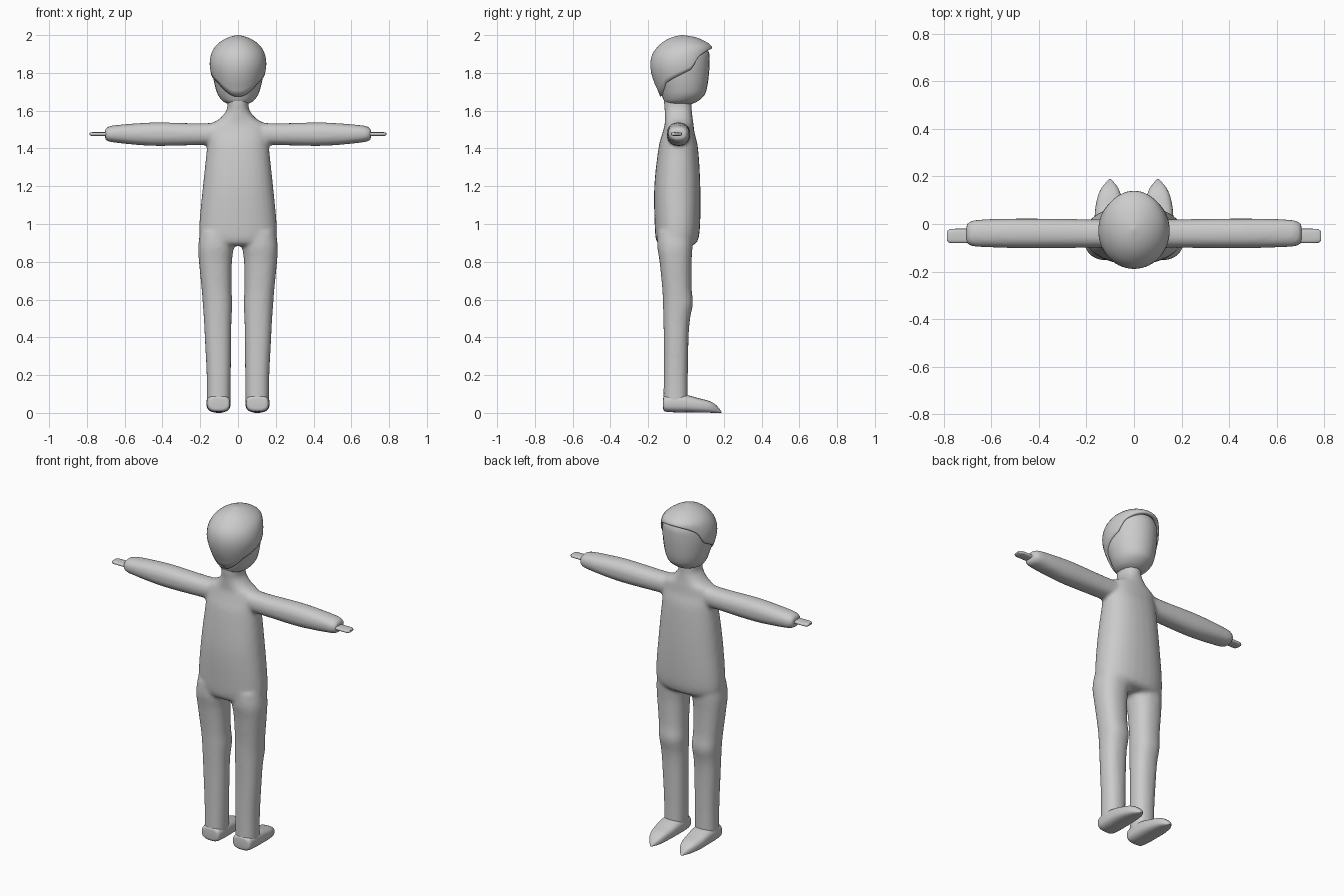
import bpy, bmesh, math

if "Cube" in bpy.data.objects:
    bpy.data.objects.remove(bpy.data.objects["Cube"], do_unlink=True)

grey = bpy.data.materials.new("plain grey")
grey.use_nodes = True
COLOUR = (0.6, 0.6, 0.6, 1)
grey.diffuse_color = COLOUR
grey.node_tree.nodes["Principled BSDF"].inputs["Base Color"].default_value = COLOUR


def refine(rings, steps):
    """Catmull-Rom curve through the ring measurements."""
    out = []
    for i in range(len(rings) - 1):
        quad = [rings[max(i - 1, 0)], rings[i], rings[i + 1], rings[min(i + 2, len(rings) - 1)]]
        for s in range(steps):
            t = s / steps
            out.append([b + t / 2 * (c - a + t * (2 * a - 5 * b + 4 * c - d + t * (3 * (b - c) + d - a)))
                        for a, b, c, d in zip(*quad)])
    return out + [list(rings[-1])]


def outline(angle, u0, u1, v0, v1, power):
    """Point on a rounded section that fills the given box."""
    c, s = math.cos(angle), math.sin(angle)
    u = math.copysign(abs(c) ** (2 / power), c)
    v = math.copysign(abs(s) ** (2 / power), s)
    return (u0 + u1) / 2 + u * (u1 - u0) / 2, (v0 + v1) / 2 + v * (v1 - v0) / 2


def loft(bm, rings, place, sides=28, power=2.3, steps=4):
    """Closed tube through rings of (distance, u0, u1, v0, v1)."""
    loops = []
    for t, *box in refine(rings, steps):
        loops.append([bm.verts.new(place(t, *outline(math.tau * k / sides, *box, power)))
                      for k in range(sides)])
    for a, b in zip(loops, loops[1:]):
        for k in range(sides):
            n = (k + 1) % sides
            bm.faces.new((a[k], a[n], b[n], b[k]))
    bm.faces.new(loops[0])
    bm.faces.new(loops[-1])


def finish(bm, name, angle=50):
    bmesh.ops.recalc_face_normals(bm, faces=bm.faces)
    mesh = bpy.data.meshes.new(name)
    bm.to_mesh(mesh)
    bm.free()
    mesh.materials.append(grey)
    obj = bpy.data.objects.new(name, mesh)
    bpy.context.collection.objects.link(obj)
    bpy.ops.object.select_all(action="DESELECT")
    obj.select_set(True)
    bpy.context.view_layer.objects.active = obj
    bpy.ops.object.shade_smooth_by_angle(angle=math.radians(angle))
    return obj


def upright(t, u, v):
    return u, v, t


def sideways(side):
    return lambda t, u, v: (side * t, u, v)


def lengthwise(side):
    return lambda t, u, v: (side * u, t, v)


# Torso and neck: height, half width, back, front
torso = [(.885, .15, -.13, .03), (.91, .2, -.157, .062), (1, .205, -.166, .075),
         (1.2, .186, -.168, .076), (1.4, .165, -.146, .064), (1.48, .16, -.125, .046),
         (1.525, .15, -.113, .04), (1.555, .1, -.112, .036), (1.6, .062, -.113, .031),
         (1.64, .055, -.117, .03), (1.7, .055, -.117, .03)]
leg = [(.04, .04, .165, -.12, .01), (.2, .038, .166, -.118, .01), (.4, .036, .176, -.118, .014),
       (.5, .034, .181, -.12, .022), (.58, .03, .187, -.122, .037), (.66, .034, .193, -.126, .03),
       (.8, .032, .207, -.14, .03), (.88, .022, .211, -.152, .035), (.96, .02, .2, -.15, .04)]
arm = [(.08, -.1, .02, 1.42, 1.54), (.2, -.1, .02, 1.418, 1.533), (.42, -.102, .023, 1.413, 1.538),
       (.55, -.1, .022, 1.42, 1.532), (.66, -.096, .018, 1.432, 1.522),
       (.69, -.09, .01, 1.438, 1.514), (.704, -.08, .0, 1.448, 1.504)]

# Body shells are fused into one soft skin
bm = bmesh.new()
loft(bm, [(z, -w, w, b, f) for z, w, b, f in torso], upright)
for side in (1, -1):
    loft(bm, leg, lambda t, u, v: (side * u, v, t))
    loft(bm, arm, sideways(side))
body = finish(bm, "body")
skin = body.modifiers.new("fuse", "REMESH")
skin.mode = "VOXEL"
skin.voxel_size = 0.01
skin.use_smooth_shade = True
soften = body.modifiers.new("soften", "SMOOTH")
soften.factor = 0.5
soften.iterations = 8

# Hands and feet
hand = [(.67, -.08, -.02, 1.466, 1.486), (.76, -.08, -.02, 1.466, 1.486),
        (.778, -.077, -.025, 1.467, 1.485), (.786, -.07, -.032, 1.471, 1.481)]
foot = [(-.121, .06, .145, .025, .075), (-.112, .045, .16, .008, .09), (-.06, .04, .166, .003, .1),
        (.01, .041, .166, .003, .093), (.07, .047, .162, .002, .077), (.12, .055, .151, .001, .064),
        (.15, .066, .137, .0, .049), (.172, .082, .12, .0, .028), (.188, .097, .105, .0, .006)]
for side, word in ((1, "left"), (-1, "right")):
    bm = bmesh.new()
    loft(bm, hand, sideways(side), sides=16, power=3, steps=2)
    finish(bm, word + "_hand")
    bm = bmesh.new()
    loft(bm, foot, lengthwise(side), power=2.8, steps=3)
    finish(bm, word + "_foot")

# Head: height, half width, back, front
head = [(1.635, .05, -.1, .03), (1.65, .08, -.115, .062), (1.68, .104, -.128, .096),
        (1.72, .119, -.142, .111), (1.78, .132, -.165, .12), (1.85, .138, -.178, .125),
        (1.91, .128, -.16, .121), (1.96, .088, -.115, .085), (1.985, .035, -.06, .025)]
bm = bmesh.new()
loft(bm, [(z, -w, w, b, f) for z, w, b, f in head], upright, power=2)
finish(bm, "head")

# Hair cap: the same kind of outline, ending on a hairline that sweeps up to a peak
cap = [(1.66, .104, -.132, .1), (1.7, .118, -.146, .115), (1.75, .131, -.169, .124),
       (1.8, .144, -.184, .13), (1.85, .15, -.189, .134), (1.9, .142, -.178, .137),
       (1.94, .121, -.149, .136), (1.97, .086, -.113, .096), (1.99, .045, -.07, .045),
       (2, .004, -.026, -.018)]
fine_cap = refine(cap, 6)
hairline = [(-.2, 1.67), (-.135, 1.675), (-.11, 1.745), (-.06, 1.775), (-.01, 1.8), (.03, 1.82),
            (.065, 1.885), (.1, 1.91), (.14, 1.93)]


def table(rows, x):
    for a, b in zip(rows, rows[1:]):
        if x <= b[0]:
            t = max(0, (x - a[0]) / (b[0] - a[0]))
            return [p + (q - p) * t for p, q in zip(a, b)]
    return list(rows[-1])


def cap_point(angle, z):
    z, w, b, f = table(fine_cap, z)
    return (*outline(angle, -w, w, b, f, 2), z)


SIDES, ROWS = 56, 16
bm = bmesh.new()
columns = []
for k in range(SIDES):
    angle = math.tau * k / SIDES
    low = 1.8
    for _ in range(12):
        low = (low + table(hairline, cap_point(angle, low)[1])[1]) / 2
    columns.append([bm.verts.new(cap_point(angle, low + (2 - low) * math.sin(j / ROWS * math.pi / 2)))
                    for j in range(ROWS + 1)])
for k in range(SIDES):
    a, b = columns[k], columns[(k + 1) % SIDES]
    for j in range(ROWS):
        bm.faces.new((a[j], b[j], b[j + 1], a[j + 1]))
bm.faces.new([c[-1] for c in columns])
hair = finish(bm, "hair_cap")
thick = hair.modifiers.new("thickness", "SOLIDIFY")
thick.thickness = 0.02
thick.offset = -1
